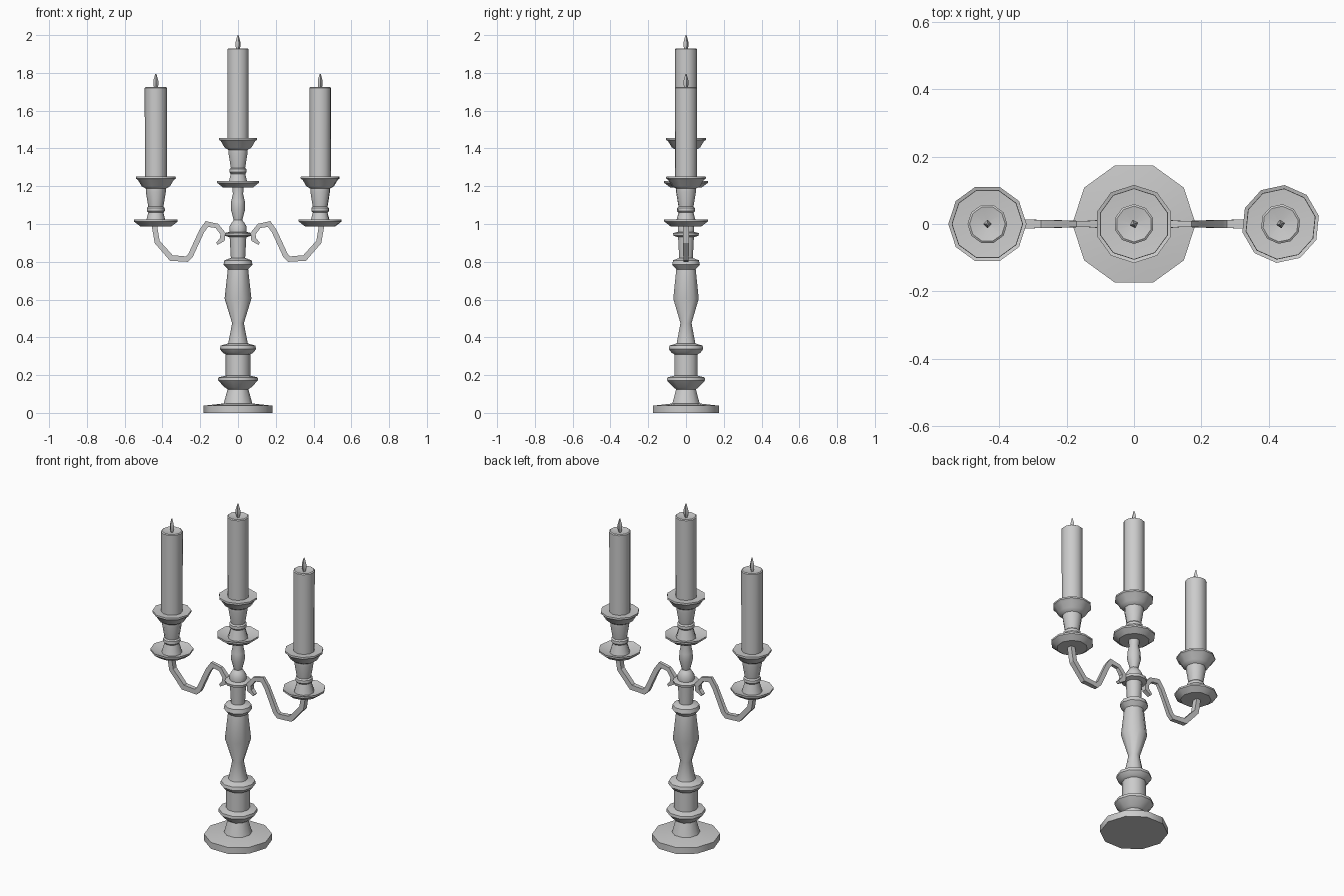
import bpy, bmesh
from math import sin, cos, pi, radians
from mathutils import Vector

if "Cube" in bpy.data.objects:
    bpy.data.objects.remove(bpy.data.objects["Cube"])


def finish(name, bm, angle):
    bmesh.ops.recalc_face_normals(bm, faces=bm.faces[:])
    me = bpy.data.meshes.new(name)
    bm.to_mesh(me)
    bm.free()
    ob = bpy.data.objects.new(name, me)
    bpy.context.collection.objects.link(ob)
    bpy.ops.object.select_all(action='DESELECT')
    ob.select_set(True)
    bpy.context.view_layer.objects.active = ob
    bpy.ops.object.shade_smooth_by_angle(angle=radians(angle))
    return ob


def skin(bm, rings):
    """Join rings of points into a closed, capped tube."""
    loops = [[bm.verts.new(p) for p in r] for r in rings]
    n = len(loops[0])
    for a, b in zip(loops, loops[1:]):
        for i in range(n):
            j = (i + 1) % n
            bm.faces.new((a[i], a[j], b[j], b[i]))
    bm.faces.new(loops[0][::-1])
    bm.faces.new(loops[-1])


def turned(name, profile, x=0, dz=0, sides=10, phase=0):
    """Turned part from (radius, height) pairs."""
    bm = bmesh.new()
    skin(bm, [[(x + r * cos(phase + 2 * pi * i / sides),
                r * sin(phase + 2 * pi * i / sides), z + dz)
               for i in range(sides)] for r, z in profile])
    return finish(name, bm, 38)


def arm(name, side):
    """Square bar bent along a path in the xz plane: (x, z, half thickness, half depth)."""
    path = [(0.112, 0.895, 0.007, 0.012), (0.083, 0.918, 0.013, 0.014),
            (0.080, 0.950, 0.013, 0.014), (0.112, 0.990, 0.012, 0.010),
            (0.165, 1.000, 0.014, 0.009), (0.192, 0.962, 0.014, 0.010),
            (0.252, 0.832, 0.014, 0.012), (0.270, 0.814, 0.014, 0.012),
            (0.353, 0.820, 0.015, 0.014), (0.428, 0.905, 0.014, 0.016),
            (0.445, 1.005, 0.014, 0.016)]
    pts = [Vector((x, 0, z)) for x, z, _, _ in path]
    rings = []
    for i, (p, (_, _, t, d)) in enumerate(zip(pts, path)):
        before = (p - pts[i - 1]).normalized() if i else (pts[1] - p).normalized()
        after = (pts[i + 1] - p).normalized() if i + 1 < len(pts) else before
        tan = (before + after).normalized()
        nrm = Vector((-tan.z, 0, tan.x)) * t / max(0.6, tan.dot(after))
        dep = Vector((0, d, 0))
        ring = [p + nrm + dep, p + nrm - dep, p - nrm - dep, p - nrm + dep]
        rings.append([(v.x * side, v.y, v.z) for v in ring])
    bm = bmesh.new()
    skin(bm, rings)
    return finish(name, bm, 30)


# Foot and central stem
turned("base", [(0.183, 0), (0.183, 0.038), (0.075, 0.05)])
turned("stem", [(0.077, 0.045), (0.055, 0.125), (0.07, 0.135), (0.106, 0.172),
                (0.104, 0.188), (0.065, 0.197), (0.065, 0.31), (0.08, 0.318),
                (0.096, 0.338), (0.092, 0.356), (0.052, 0.368), (0.031, 0.475),
                (0.071, 0.605), (0.054, 0.76), (0.077, 0.785), (0.072, 0.808),
                (0.038, 0.82), (0.044, 0.93), (0.07, 0.938), (0.072, 0.952),
                (0.045, 0.958), (0.046, 0.985), (0.034, 1.006), (0.023, 1.02),
                (0.037, 1.075), (0.036, 1.12), (0.027, 1.16), (0.031, 1.20)])

# Drip dish, candle cup, candle and flame, repeated three times
dish = [(0.083, 1.193), (0.116, 1.218), (0.116, 1.228), (0.055, 1.208)]
cup = [(0.056, 1.205), (0.040, 1.265), (0.048, 1.274), (0.047, 1.290),
       (0.040, 1.297), (0.053, 1.375), (0.053, 1.392), (0.075, 1.405),
       (0.095, 1.438), (0.106, 1.446), (0.105, 1.456), (0.058, 1.452)]
candle = [(0.058, 1.445), (0.059, 1.926), (0.053, 1.930), (0.006, 1.920)]
flame = [(0.006, 1.915), (0.013, 1.940), (0.013, 1.965), (0.003, 2.0)]
for label, x, dz, phase in (("middle", 0, 0, 18), ("left", -0.435, -0.205, 0),
                            ("right", 0.435, -0.205, 12)):
    ph = radians(phase)
    turned(label + "_drip_dish", dish, x, dz, 10, ph)
    turned(label + "_candle_cup", cup, x, dz, 10, ph)
    turned(label + "_candle", candle, x, dz, 10, ph)
    turned(label + "_flame", flame, x, dz, 4, ph)

# Curved arms
arm("right_arm", 1)
arm("left_arm", -1)
